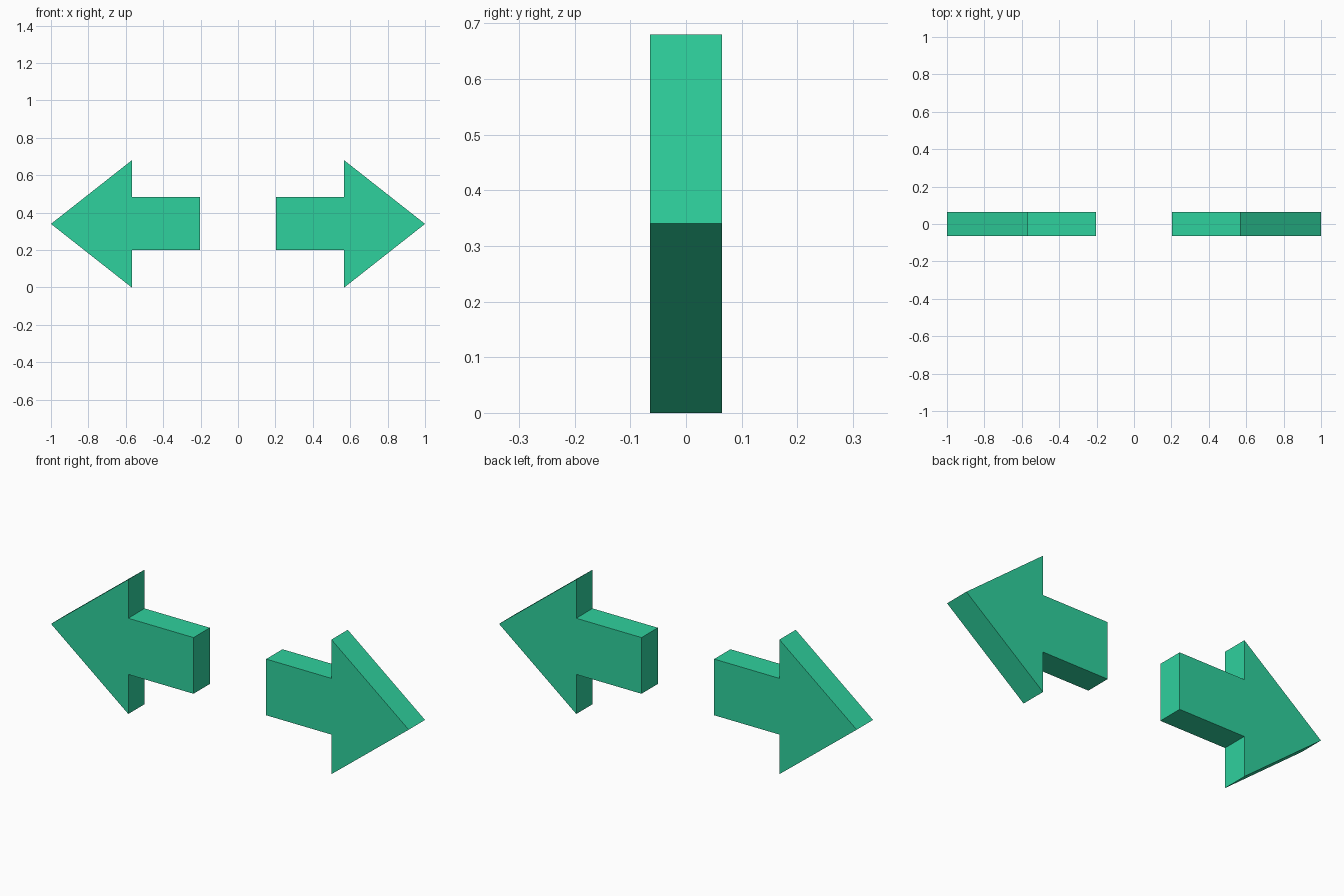
import bpy
import bmesh

cube = bpy.data.objects.get("Cube")
if cube:
    bpy.data.objects.remove(cube, do_unlink=True)

DEPTH = 0.13          # thickness along y
MID = 0.34            # height of the arrow tip
HEAD_X, TAIL_X = 0.568, 0.203
SHAFT_LOW, SHAFT_TOP = 0.2, 0.484

# Single flat colour
green = bpy.data.materials.new("mint green")
green.use_nodes = True
colour = (0.028, 0.638, 0.338, 1)
green.diffuse_color = colour
green.node_tree.nodes["Principled BSDF"].inputs["Base Color"].default_value = colour


def make_arrow(name, side):
    """Extrude the arrow outline; side is +1 or -1 along x."""
    outline = [(TAIL_X, SHAFT_LOW), (HEAD_X, SHAFT_LOW), (HEAD_X, 0),
               (1, MID), (HEAD_X, 2 * MID), (HEAD_X, SHAFT_TOP),
               (TAIL_X, SHAFT_TOP)]
    bm = bmesh.new()
    face = bm.faces.new([bm.verts.new((side * x, -DEPTH / 2, z)) for x, z in outline])
    result = bmesh.ops.extrude_face_region(bm, geom=[face], use_keep_orig=True)
    moved = [v for v in result["geom"] if isinstance(v, bmesh.types.BMVert)]
    bmesh.ops.translate(bm, verts=moved, vec=(0, DEPTH, 0))
    bmesh.ops.recalc_face_normals(bm, faces=bm.faces)
    mesh = bpy.data.meshes.new(name)
    bm.to_mesh(mesh)
    bm.free()
    mesh.materials.append(green)
    bpy.context.collection.objects.link(bpy.data.objects.new(name, mesh))


# Two arrows pointing away from each other
make_arrow("left_arrow", 1)
make_arrow("right_arrow", -1)
